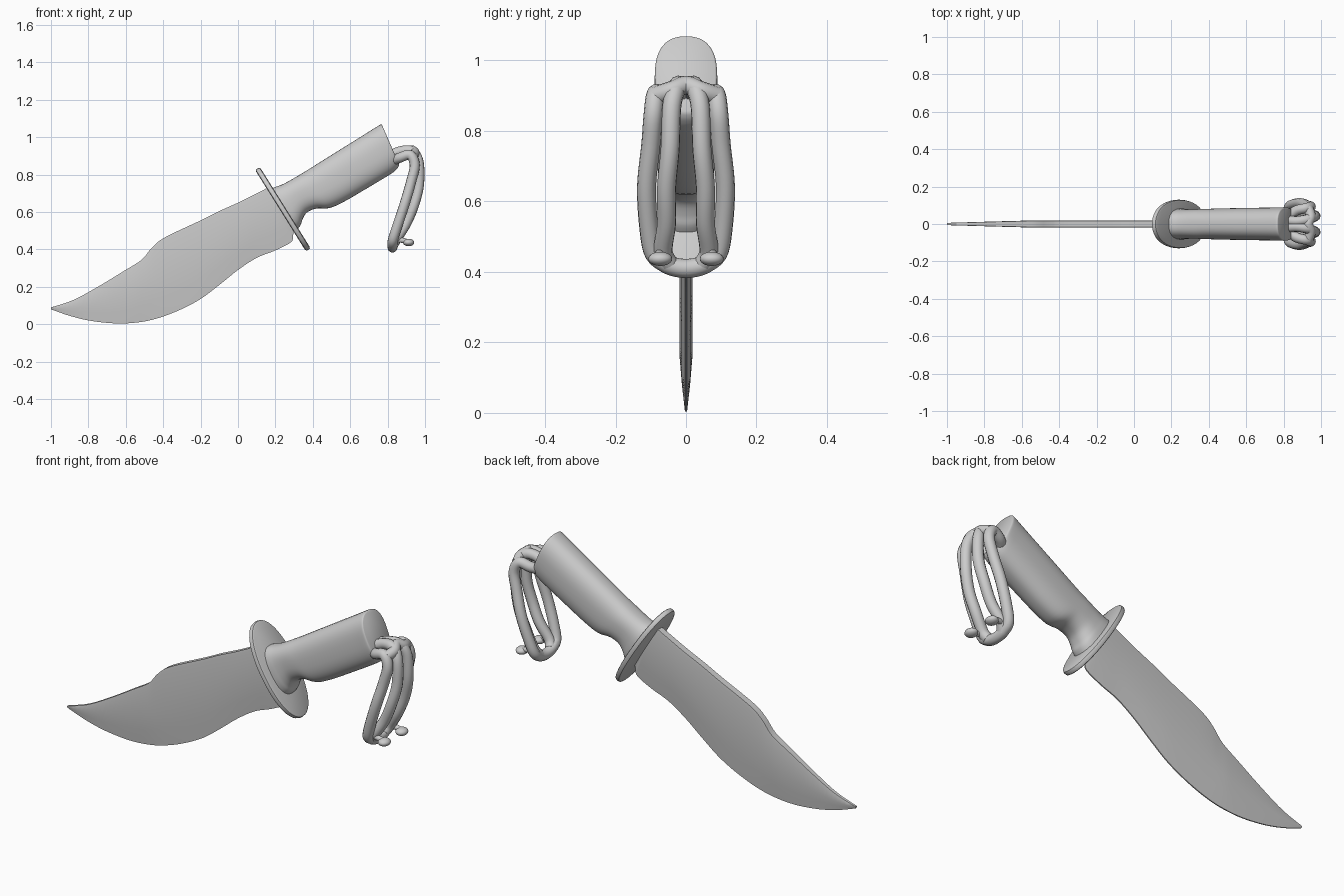
import bpy
import bmesh
import math
from mathutils import Vector

cube = bpy.data.objects.get("Cube")
if cube:
    bpy.data.objects.remove(cube, do_unlink=True)

grey = bpy.data.materials.new("plain grey")
grey.use_nodes = True
colour = (0.6, 0.6, 0.6, 1)
grey.diffuse_color = colour
grey.node_tree.nodes["Principled BSDF"].inputs["Base Color"].default_value = colour

# Frame of the guard and handle: along the grip, and up across it
ANGLE = math.radians(32)
ORIGIN = Vector((0.24, 0, 0.615))
ALONG = Vector((math.cos(ANGLE), 0, math.sin(ANGLE)))
ACROSS = Vector((-math.sin(ANGLE), 0, math.cos(ANGLE)))
SIDE = Vector((0, 1, 0))


def spline(points, steps):
    """Smooth curve through rows of values."""
    rows = [Vector(p) for p in points]
    rows = [rows[0]] + rows + [rows[-1]]
    result = []
    for a, b, c, d in zip(rows, rows[1:], rows[2:], rows[3:]):
        for i in range(steps):
            t = i / steps
            result.append(b + (c - a) * (t / 2)
                          + (a * 2 - b * 5 + c * 4 - d) * (t * t / 2)
                          + (b * 3 - a - c * 3 + d) * (t ** 3 / 2))
    return result + [rows[-1]]


def finish(obj, angle):
    obj.data.materials.clear()
    obj.data.materials.append(grey)
    bpy.ops.object.select_all(action="DESELECT")
    obj.select_set(True)
    bpy.context.view_layer.objects.active = obj
    bpy.ops.object.shade_smooth_by_angle(angle=math.radians(angle))


def loft(name, rings, angle=35):
    """Skin a list of closed rings and cap both ends."""
    bm = bmesh.new()
    loops = [[bm.verts.new(p) for p in ring] for ring in rings]
    n = len(loops[0])
    for a, b in zip(loops, loops[1:]):
        for i in range(n):
            j = (i + 1) % n
            bm.faces.new((a[i], a[j], b[j], b[i]))
    bm.faces.new(loops[0])
    bm.faces.new(loops[-1])
    bmesh.ops.recalc_face_normals(bm, faces=bm.faces)
    mesh = bpy.data.meshes.new(name)
    bm.to_mesh(mesh)
    bm.free()
    obj = bpy.data.objects.new(name, mesh)
    bpy.context.collection.objects.link(obj)
    finish(obj, angle)


def oval(u, top, bottom, width, lean=0, power=2.0, count=48):
    """Rounded ring across the grip axis."""
    ring = []
    for i in range(count):
        a = math.tau * i / count
        c, s = math.cos(a), math.sin(a)
        y = math.copysign(abs(c) ** (2 / power), c) * width
        v = (top + bottom) / 2 + math.copysign(abs(s) ** (2 / power), s) * (top - bottom) / 2
        ring.append(ORIGIN + ALONG * (u + lean * v) + ACROSS * v + SIDE * y)
    return ring


# Blade: spine x, z and cutting edge x, z from the tip to the guard
stations = [
    (-1.0, 0.09, -1.0, 0.08), (-0.88, 0.13, -0.9, 0.045),
    (-0.75, 0.2, -0.78, 0.017), (-0.61, 0.285, -0.64, 0.004),
    (-0.515, 0.345, -0.52, 0.012), (-0.46, 0.41, -0.42, 0.035),
    (-0.39, 0.465, -0.31, 0.077), (-0.2, 0.555, -0.2, 0.135),
    (-0.1, 0.605, -0.1, 0.21), (0, 0.65, 0, 0.29),
    (0.09, 0.695, 0.1, 0.355), (0.13, 0.715, 0.2, 0.395),
    (0.16, 0.73, 0.285, 0.44), (0.17, 0.73, 0.295, 0.48),
    (0.18, 0.725, 0.31, 0.505),
]
blade_rings = []
for sx, sz, ex, ez in spline([Vector(s) for s in stations], 5):
    spine, edge = Vector((sx, 0, sz)), Vector((ex, 0, ez))
    thick = min(0.019, 0.006 + 0.028 * (sx + 1))
    section = [(0, thick * 0.9), (0.04, thick), (0.5, thick), (0.75, thick * 0.65), (1, 0.003)]
    left = [spine.lerp(edge, f) + SIDE * t for f, t in section]
    right = [spine.lerp(edge, f) - SIDE * t for f, t in reversed(section)]
    blade_rings.append(left + right)
loft("blade", blade_rings, 30)

# Guard: oval plate with a rounded rim
rim = [(-0.015, 0.012), (-0.011, 0.003), (0, 0), (0.011, 0.003), (0.015, 0.012)]
loft("guard", [oval(u, 0.257 - inset, inset - 0.257, 0.13 - inset, power=2.15)
               for u, inset in rim], 50)

# Handle: position, top, bottom, half width and end slant
grip = [
    (0.0, 0.128, -0.135, 0.083, 0), (0.035, 0.121, -0.122, 0.081, 0),
    (0.06, 0.115, -0.102, 0.079, 0), (0.1, 0.111, -0.083, 0.078, 0),
    (0.155, 0.109, -0.092, 0.08, 0), (0.215, 0.108, -0.127, 0.082, 0),
    (0.3, 0.108, -0.139, 0.084, 0), (0.42, 0.108, -0.143, 0.086, 0),
    (0.59, 0.108, -0.146, 0.088, 0.05), (0.645, 0.108, -0.142, 0.089, 0.13),
    (0.667, 0.107, -0.133, 0.088, 0.15), (0.673, 0.102, -0.125, 0.083, 0.15),
]
loft("handle", [oval(*row, power=2.5) for row in spline(grip, 4)], 40)


def cord(name, points, radius=0.027):
    curve = bpy.data.curves.new(name, "CURVE")
    curve.dimensions = "3D"
    curve.bevel_depth = radius
    curve.bevel_resolution = 4
    curve.use_fill_caps = True
    path = spline(points, 6)
    line = curve.splines.new("POLY")
    line.points.add(len(path) - 1)
    for point, place in zip(line.points, path):
        point.co = (*place, 1)
    obj = bpy.data.objects.new(name, curve)
    bpy.context.collection.objects.link(obj)
    bpy.ops.object.select_all(action="DESELECT")
    obj.select_set(True)
    bpy.context.view_layer.objects.active = obj
    bpy.ops.object.convert(target="MESH")
    finish(bpy.context.object, 50)


# Lanyard: two strands and a knotted tail on each side
for label, s in (("left", 1), ("right", -1)):
    cord(label + "_front_strand", [
        (0.81, s * 0.02, 0.9), (0.87, s * 0.015, 0.925), (0.93, s * 0.025, 0.925),
        (0.965, s * 0.04, 0.87), (0.968, s * 0.045, 0.75), (0.942, s * 0.055, 0.64),
        (0.9, s * 0.055, 0.54), (0.85, s * 0.065, 0.46), (0.83, s * 0.05, 0.425)])
    cord(label + "_rear_strand", [
        (0.82, s * 0.03, 0.87), (0.865, s * 0.07, 0.89), (0.92, s * 0.085, 0.905),
        (0.945, s * 0.093, 0.85), (0.925, s * 0.1, 0.76), (0.89, s * 0.112, 0.64),
        (0.85, s * 0.105, 0.52), (0.828, s * 0.09, 0.45), (0.826, s * 0.05, 0.42)])
    cord(label + "_tail", [
        (0.83, s * 0.06, 0.44), (0.87, s * 0.075, 0.45), (0.92, s * 0.073, 0.436)], 0.014)
    bpy.ops.mesh.primitive_uv_sphere_add(segments=20, ring_count=12, location=(0.912, s * 0.073, 0.437))
    knot = bpy.context.object
    knot.name = label + "_tail_knot"
    knot.scale = (0.03, 0.034, 0.02)
    finish(knot, 60)

# Cross cords joining the strands at the top and bottom
cord("top_wrap", [(0.93, -0.085, 0.9), (0.945, -0.04, 0.915), (0.93, 0, 0.93),
                  (0.945, 0.04, 0.915), (0.93, 0.085, 0.9)])
cord("bottom_loop", [(0.828, -0.09, 0.45), (0.826, -0.05, 0.42), (0.826, 0, 0.41),
                     (0.826, 0.05, 0.42), (0.828, 0.09, 0.45)])
